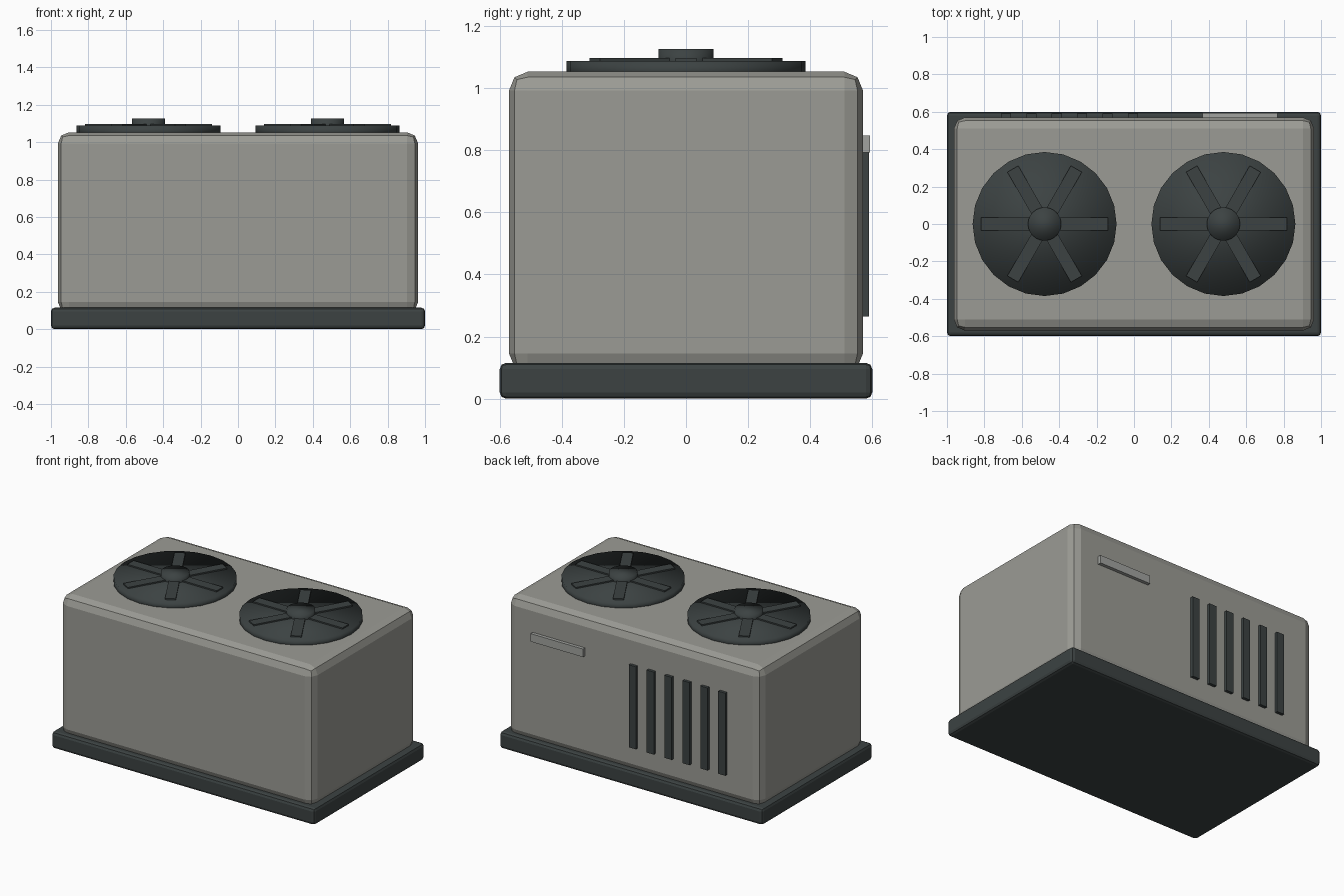
import bpy
import math

cube = bpy.data.objects.get("Cube")
if cube:
    bpy.data.objects.remove(cube, do_unlink=True)


def material(name, rgb):
    mat = bpy.data.materials.new(name)
    mat.use_nodes = True
    mat.diffuse_color = (*rgb, 1)
    mat.node_tree.nodes["Principled BSDF"].inputs["Base Color"].default_value = (*rgb, 1)
    return mat


GREY = material("warm grey casing", (0.33, 0.33, 0.30))
PALE = material("pale grey plate", (0.36, 0.37, 0.35))
DARK = material("dark slate", (0.045, 0.055, 0.055))


def box(name, low, high, mat, bevel=0.0, turn=0.0):
    """Box between two corners, optionally bevelled and turned about z."""
    centre = [(a + b) / 2 for a, b in zip(low, high)]
    bpy.ops.mesh.primitive_cube_add(size=1, location=centre, rotation=(0, 0, turn))
    ob = bpy.context.object
    ob.name = name
    ob.scale = [b - a for a, b in zip(low, high)]
    bpy.ops.object.transform_apply(location=False, rotation=False, scale=True)
    ob.data.materials.append(mat)
    if bevel:
        mod = ob.modifiers.new("rounded edges", "BEVEL")
        mod.width = bevel
        mod.segments = 2
    return ob


def disc(name, x, radius, bottom, top, sides):
    """Softly shaded upright cylinder."""
    bpy.ops.mesh.primitive_cylinder_add(
        vertices=sides, radius=radius, depth=top - bottom,
        location=(x, 0, (bottom + top) / 2))
    ob = bpy.context.object
    ob.name = name
    ob.data.materials.append(DARK)
    bpy.ops.object.shade_smooth()
    return ob


# Base tray and casing
box("base_tray", (-1, -0.6, 0), (1, 0.6, 0.115), DARK, 0.02)
box("casing", (-0.963, -0.57, 0.085), (0.963, 0.57, 1.053), GREY, 0.06)

# Two roof fans, each a disc with three crossing bars and a hub
for side, x in (("right", -0.478), ("left", 0.478)):
    disc(f"{side}_fan_disc", x, 0.385, 1.03, 1.088, 24)
    for i in range(3):
        box(f"{side}_fan_bar_{i + 1}", (x - 0.34, -0.034, 1.07),
            (x + 0.34, 0.034, 1.097), DARK, turn=i * math.pi / 3)
    disc(f"{side}_fan_hub", x, 0.089, 1.05, 1.126, 24)

# Vent slats on the back
for i in range(6):
    x = -0.685 + i * 0.136
    box(f"vent_slat_{i + 1}", (x - 0.027, 0.55, 0.265), (x + 0.027, 0.59, 0.832), DARK)

# Blank plate on the back
box("back_plate", (0.367, 0.55, 0.793), (0.767, 0.593, 0.848), PALE)
